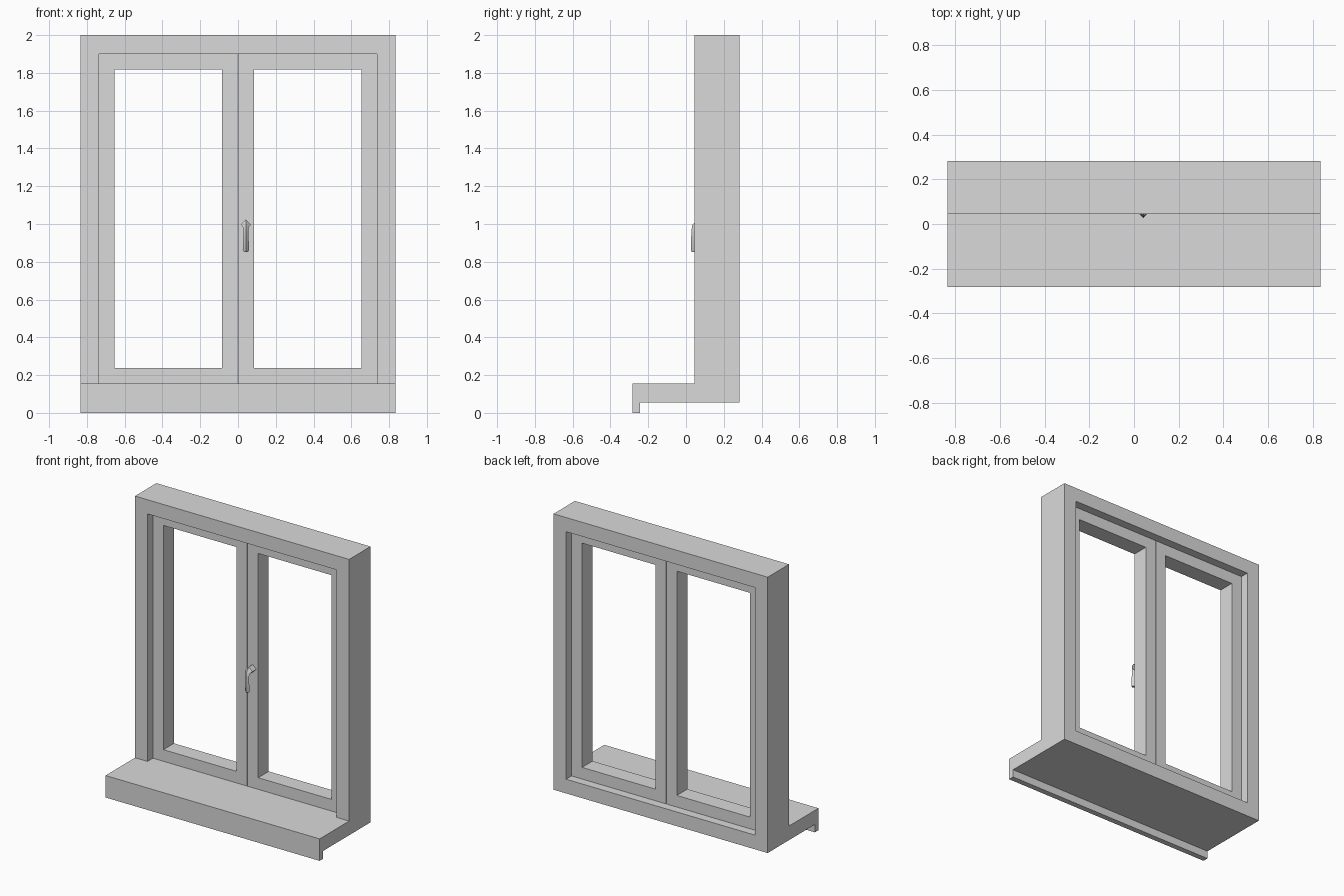
import bpy, bmesh, math
from mathutils import Vector

cube = bpy.data.objects.get("Cube")
if cube:
    bpy.data.objects.remove(cube, do_unlink=True)

grey = bpy.data.materials.new("light_grey")
grey.use_nodes = True
colour = (0.7, 0.7, 0.7, 1)
grey.diffuse_color = colour
grey.node_tree.nodes["Principled BSDF"].inputs["Base Color"].default_value = colour


def make_object(name, bm):
    bmesh.ops.recalc_face_normals(bm, faces=bm.faces)
    mesh = bpy.data.meshes.new(name)
    bm.to_mesh(mesh)
    bm.free()
    mesh.materials.append(grey)
    obj = bpy.data.objects.new(name, mesh)
    bpy.context.collection.objects.link(obj)
    return obj


def bridge(bm, a, b):
    # Quads joining two closed loops of vertices
    for k in range(len(a)):
        n = (k + 1) % len(a)
        bm.faces.new((a[k], a[n], b[n], b[k]))


def prism(name, points, offset):
    bm = bmesh.new()
    start = [bm.verts.new(p) for p in points]
    end = [bm.verts.new(Vector(p) + Vector(offset)) for p in points]
    bm.faces.new(start)
    bm.faces.new(end)
    bridge(bm, start, end)
    return make_object(name, bm)


HALF_W, OPEN_W = 0.835, 0.737
FRONT, BACK = 0.045, 0.283
SILL_TOP, OPEN_TOP = 0.155, 1.90
SASH_FRONT, SASH_BACK = 0.105, 0.222
GAP, RAIL = 0.002, 0.082

# Outer frame and projecting sill with drip lip: one side profile, swept across
profile = [(-BACK, 0), (-0.243, 0), (-0.243, 0.055), (BACK, 0.055),
           (BACK, 2), (FRONT, 2), (FRONT, SILL_TOP), (-BACK, SILL_TOP)]
frame = prism("frame_and_sill", [(-HALF_W, y, z) for y, z in profile], (2 * HALF_W, 0, 0))

# Opening cut through the frame
opening = [(-OPEN_W, 0, SILL_TOP), (OPEN_W, 0, SILL_TOP),
           (OPEN_W, 0, OPEN_TOP), (-OPEN_W, 0, OPEN_TOP)]
cutter = prism("opening_cutter", opening, (0, 0.4, 0))
cutter.hide_render = True
cut = frame.modifiers.new("opening", 'BOOLEAN')
cut.operation = 'DIFFERENCE'
cut.solver = 'EXACT'
cut.object = cutter
bpy.context.view_layer.objects.active = frame
bpy.ops.object.modifier_apply(modifier=cut.name)
bpy.data.objects.remove(cutter, do_unlink=True)


# Two casement sashes with a hairline gap between them
def make_sash(name, side):
    bm = bmesh.new()

    def loop(y, inset):
        x0, x1 = GAP + inset, OPEN_W - inset
        z0, z1 = SILL_TOP + inset, OPEN_TOP - inset
        return [bm.verts.new((side * x, y, z))
                for x, z in ((x0, z0), (x1, z0), (x1, z1), (x0, z1))]

    ring = [loop(SASH_FRONT, 0), loop(SASH_FRONT, RAIL),
            loop(SASH_BACK, RAIL), loop(SASH_BACK, 0)]
    for k in range(4):
        bridge(bm, ring[k], ring[(k + 1) % 4])
    make_object(name, bm)


make_sash("left_sash", 1)
make_sash("right_sash", -1)

# Handle: diamond section leaving the sash, bending down into a lever
# Each ring: centre y, centre z, half width, half thickness, tilt in degrees
rings = [(SASH_FRONT, 0.997, 0.027, 0.027, 0),
         (0.062, 0.997, 0.027, 0.027, 0),
         (0.047, 0.983, 0.015, 0.019, 50),
         (0.044, 0.955, 0.013, 0.016, 90),
         (0.044, 0.862, 0.017, 0.017, 90),
         (0.044, 0.853, 0.011, 0.014, 90)]
bm = bmesh.new()
loops = []
for y, z, half_w, half_t, tilt in rings:
    t = math.radians(tilt)
    loop = []
    for k in range(4):
        a = k * math.pi / 2
        s = half_t * math.sin(a)
        loop.append(bm.verts.new((0.042 + half_w * math.cos(a),
                                  y - s * math.sin(t), z + s * math.cos(t))))
    loops.append(loop)
for a, b in zip(loops, loops[1:]):
    bridge(bm, a, b)
bm.faces.new(loops[0])
bm.faces.new(loops[-1])
handle = make_object("handle", bm)
bpy.ops.object.select_all(action='DESELECT')
handle.select_set(True)
bpy.context.view_layer.objects.active = handle
bpy.ops.object.shade_smooth_by_angle(angle=math.radians(35))
